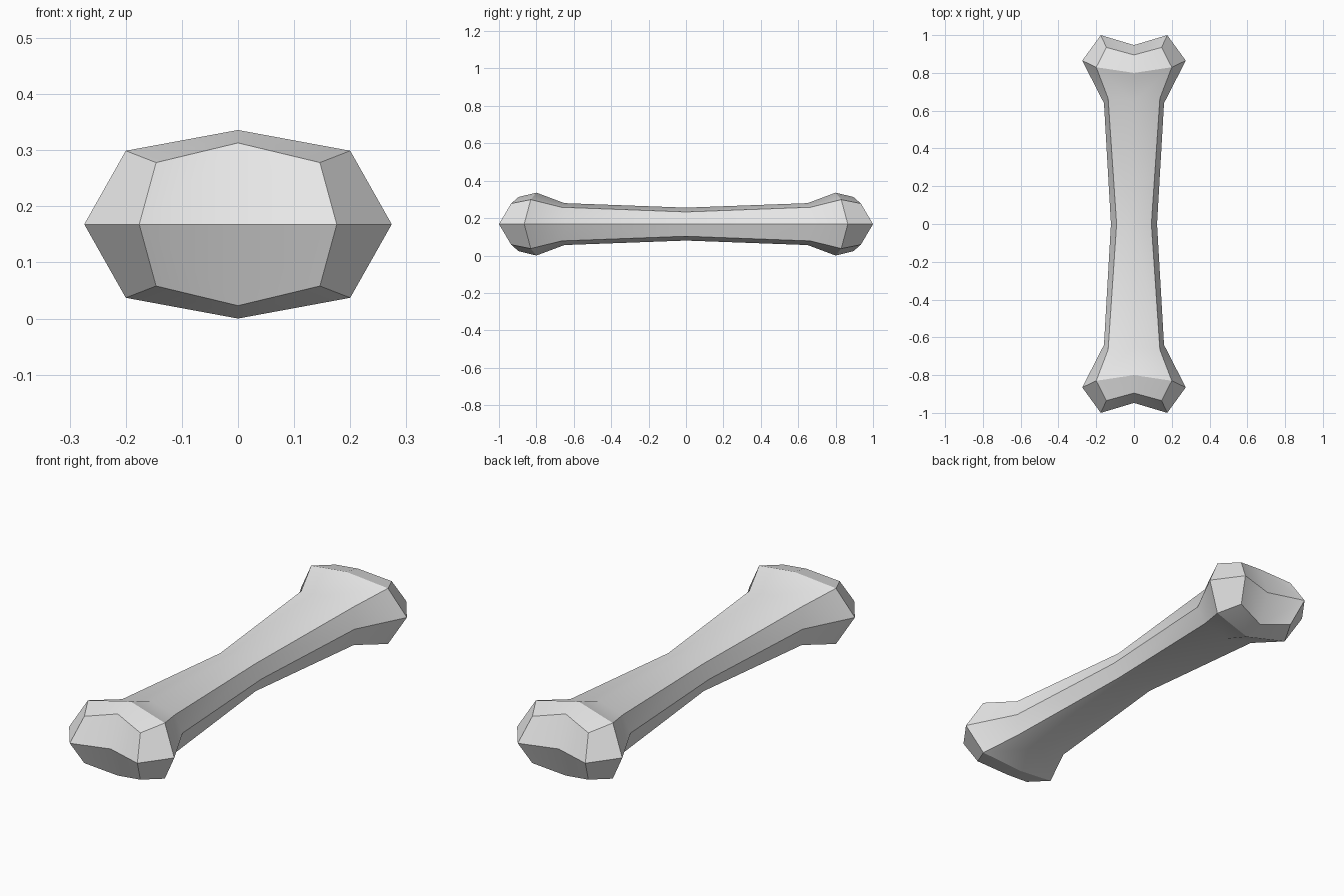
import bpy, bmesh

# Remove the default cube only
cube = bpy.data.objects.get("Cube")
if cube:
    bpy.data.objects.remove(cube, do_unlink=True)

MID = 0.168  # height of the bone's centre line

# Quarter profiles from mid shaft to end: (top ridge, bevel corner, side)
rings = [
    [(0, 0, 0.088), (0.092, 0, 0.065), (0.122, 0, 0)],
    [(0, 0.65, 0.112), (0.137, 0.665, 0.09), (0.159, 0.64, 0)],
    [(0, 0.80, 0.168), (0.20, 0.83, 0.131), (0.274, 0.865, 0)],
    [(0, 0.895, 0.145), (0.146, 0.935, 0.11), (0.176, 1.0, 0)],
]
notch = (0, 0.947, 0)

bm = bmesh.new()
sharp = []

# Mirror one eighth of the bone across all three axes
for sx in (1, -1):
    for sy in (1, -1):
        for sz in (1, -1):
            def vert(p):
                return bm.verts.new((p[0] * sx, p[1] * sy, p[2] * sz + MID))
            grid = [[vert(p) for p in ring] for ring in rings]
            centre = vert(notch)
            quads = [(a[i], a[i + 1], b[i + 1], b[i])
                     for a, b in zip(grid, grid[1:]) for i in range(2)]
            quads.append((grid[3][0], grid[3][1], grid[3][2], centre))
            for q in quads:
                bm.faces.new(q)
            # Crisp lines: bevel corners, side line, collar, end rim
            sharp += [(a[i], b[i]) for a, b in zip(grid, grid[1:]) for i in (1, 2)]
            sharp += [(r[i], r[i + 1]) for r in grid[2:] for i in range(2)]
            sharp.append((grid[3][2], centre))

for f in bm.faces:
    f.smooth = True
for a, b in sharp:
    bm.edges.get((a, b)).smooth = False

# Weld the mirrored pieces into one closed skin
bmesh.ops.remove_doubles(bm, verts=bm.verts[:], dist=0.0005)
bmesh.ops.recalc_face_normals(bm, faces=bm.faces[:])

mesh = bpy.data.meshes.new("bone")
bm.to_mesh(mesh)
bm.free()
bone = bpy.data.objects.new("bone", mesh)
bpy.context.collection.objects.link(bone)

# Light grey material
grey = bpy.data.materials.new("light_grey")
grey.use_nodes = True
colour = (0.8, 0.8, 0.8, 1)
grey.diffuse_color = colour
bsdf = next(n for n in grey.node_tree.nodes if n.type == 'BSDF_PRINCIPLED')
bsdf.inputs["Base Color"].default_value = colour
mesh.materials.append(grey)
